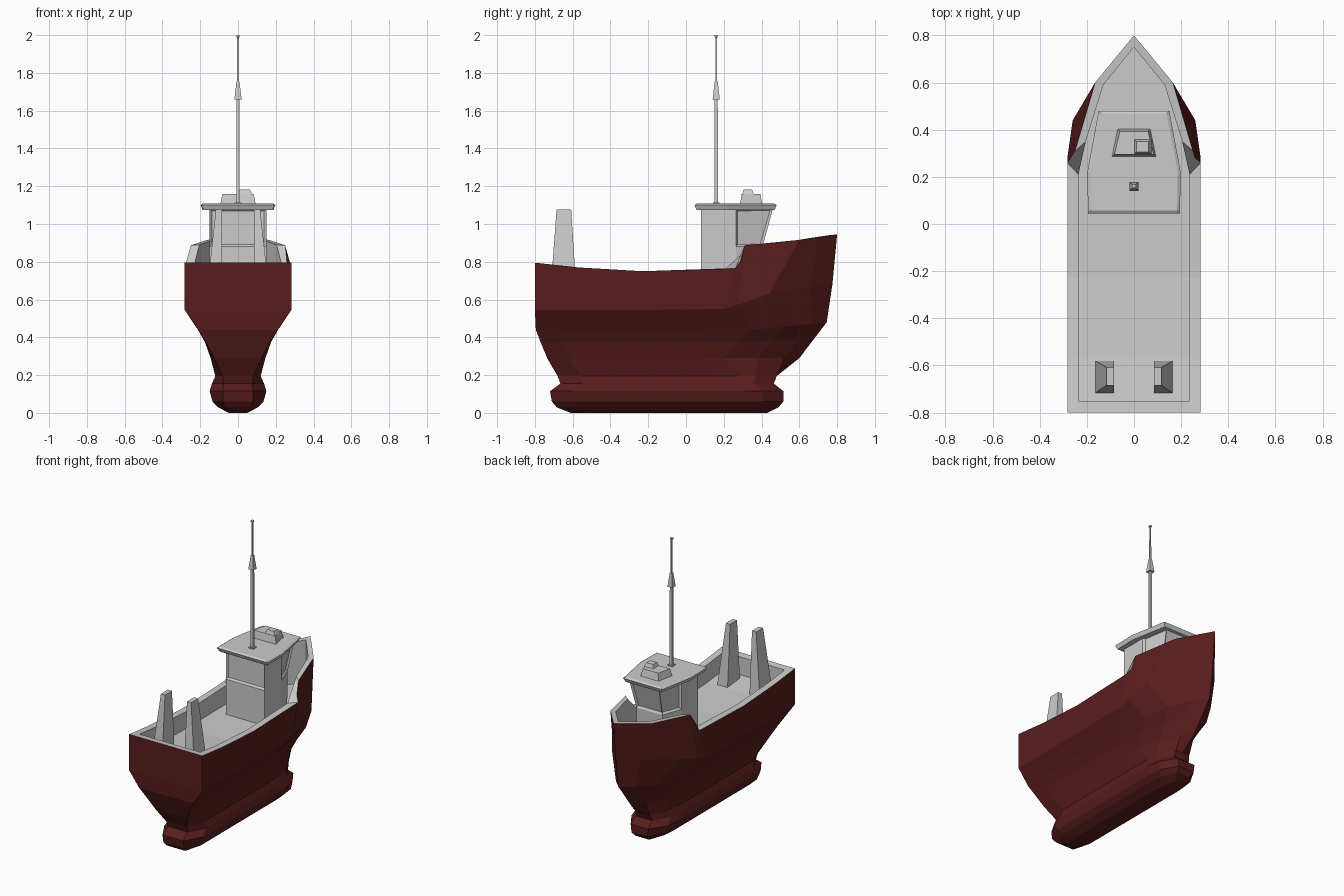
import bpy, bmesh

if "Cube" in bpy.data.objects:
    bpy.data.objects.remove(bpy.data.objects["Cube"])

red = bpy.data.materials.new("hull_red")
red.diffuse_color = (0.10, 0.012, 0.012, 1)
red.use_nodes = True
red.node_tree.nodes["Principled BSDF"].inputs["Base Color"].default_value = red.diffuse_color


def ring(half):
    """Right-hand points (stern to bow) plus their mirror image."""
    return half + [(-x, y, z) for x, y, z in reversed(half) if x > 0]


def loft(name, halves, bottom=True, top=True, mat=None, inset=None):
    """Skin mirrored rings in order; end caps are strips running across the beam."""
    bm = bmesh.new()
    rows = [[bm.verts.new(p) for p in ring(h)] for h in halves]
    n = len(rows[0])
    for a, b in zip(rows, rows[1:]):
        for i in range(n):
            j = (i + 1) % n
            bm.faces.new((a[i], a[j], b[j], b[i]))
    for row, use, flip in ((rows[0], bottom, True), (rows[-1], top, False)):
        if use:
            for i in range((n - 1) // 2):
                f = [row[i], row[i + 1], row[n - 2 - i], row[n - 1 - i]]
                f = list(dict.fromkeys(f))
                bm.faces.new(f[::-1] if flip else f)
    if inset:
        bm.normal_update()
        faces = [f for f in bm.faces if inset(f)]
        bmesh.ops.inset_individual(bm, faces=faces, thickness=0.016, depth=-0.012)
    return finish(name, bm, mat)


def finish(name, bm, mat=None):
    me = bpy.data.meshes.new(name)
    bm.to_mesh(me)
    bm.free()
    ob = bpy.data.objects.new(name, me)
    bpy.context.collection.objects.link(ob)
    if mat:
        me.materials.append(mat)
    return ob


def stack(name, levels):
    """Block of rectangles, each (x0, x1, y0, y1, z)."""
    bm = bmesh.new()
    rows = [[bm.verts.new(p) for p in ((a, c, z), (b, c, z), (b, d, z), (a, d, z))]
            for a, b, c, d, z in levels]
    for r, s in zip(rows, rows[1:]):
        for i in range(4):
            j = (i + 1) % 4
            bm.faces.new((r[i], r[j], s[j], s[i]))
    bm.faces.new(rows[0][::-1])
    bm.faces.new(rows[-1])
    return finish(name, bm)


# Hull: bulb levels, tapering middle levels, then chine and sheer line
def bulb(z, w, stern_w, ys, yb):
    return [(stern_w, ys, z), (w, ys + 0.12, z), (w, -0.23, z), (w, 0.1, z),
            (w, yb - 0.2, z), (w * 0.92, yb - 0.11, z), (w * 0.45, yb, z), (0, yb, z)]


def middle(z, w, stern_w, ys, yb, rise):
    return [(stern_w, ys, z), (w, ys + 0.12, z), (w, -0.23, z), (w, 0.1, z),
            (w * 0.97, yb - 0.4, z), (w * 0.75, yb - 0.22, z + rise * 0.4),
            (w * 0.36, yb - 0.08, z + rise * 0.8), (0, yb, z + rise)]


chine = [(0.283, -0.8, 0.545), (0.283, -0.57, 0.545), (0.283, -0.23, 0.545),
         (0.283, 0.2, 0.55), (0.283, 0.28, 0.575), (0.26, 0.44, 0.63),
         (0.11, 0.66, 0.67), (0, 0.775, 0.68)]
sheer = [(0.283, -0.8, 0.795), (0.283, -0.57, 0.77), (0.283, -0.23, 0.75),
         (0.283, 0.26, 0.765), (0.25, 0.31, 0.887), (0.165, 0.6, 0.915),
         (0.083, 0.7, 0.93), (0, 0.8, 0.945)]
loft("hull", [
    bulb(0.0, 0.05, 0.04, -0.61, 0.43), bulb(0.03, 0.105, 0.07, -0.685, 0.49),
    bulb(0.06, 0.135, 0.08, -0.71, 0.515), bulb(0.115, 0.15, 0.08, -0.72, 0.515),
    bulb(0.155, 0.138, 0.075, -0.665, 0.465), bulb(0.195, 0.12, 0.08, -0.68, 0.48),
    middle(0.29, 0.145, 0.125, -0.735, 0.6, 0), middle(0.375, 0.175, 0.17, -0.77, 0.68, 0.02),
    middle(0.44, 0.212, 0.21, -0.795, 0.745, 0.04), chine, sheer], top=False, mat=red)

# Bulwark rim, inner wall and deck
inner = [(0.236, -0.752, 0.79), (0.236, -0.57, 0.77), (0.236, -0.23, 0.75),
         (0.236, 0.21, 0.765), (0.205, 0.35, 0.89), (0.13, 0.59, 0.915),
         (0.065, 0.67, 0.928), (0, 0.75, 0.94)]
deck_z = [0.665, 0.645, 0.63, 0.635, 0.637, 0.64, 0.64, 0.64]
deck = [(x, y, z) for (x, y, _), z in zip(inner, deck_z)]
loft("bulwark_and_deck", [sheer, inner, deck], bottom=False)


# Wheelhouse with recessed front, corner and back windows
def plan(z, front_x, front_y):
    return [(0.15, 0.08, z), (0.15, 0.265, z), (front_x, front_y, z)]


loft("wheelhouse", [plan(0.62, 0.1, 0.4), plan(0.88, 0.1, 0.405), plan(1.08, 0.115, 0.46)],
     inset=lambda f: 0.9 < f.calc_center_median().z < 1.05 and abs(f.normal.y) > 0.15)


# Overhanging roof
def roof(z, o):
    return [(0.195 - o, 0.045 + o, z), (0.198 - o, 0.22, z), (0.15 - o, 0.48 - o, z)]


loft("roof", [roof(1.073, 0.012), roof(1.1, 0), roof(1.108, 0.012)])

# Roof hatch and small offset box
loft("roof_hatch", [[(0.095, 0.285, 1.1), (0.07, 0.405, 1.1)],
                    [(0.083, 0.295, 1.158), (0.06, 0.393, 1.158)]])
stack("roof_box", [(0.0, 0.075, 0.297, 0.36, 1.155), (0.01, 0.062, 0.306, 0.35, 1.183)])

# Square mast with flared collar and tip
mast = [(0.018, 1.1), (0.018, 1.115), (0.009, 1.115), (0.008, 1.66), (0.019, 1.66),
        (0.008, 1.755), (0.005, 1.755), (0.004, 1.985), (0.008, 1.99), (0.008, 2.0)]
stack("mast", [(-r, r, 0.16 - r, 0.16 + r, z) for r, z in mast])

# Tapered stern posts
for side, s in (("left", -1), ("right", 1)):
    levels = []
    for xi, xo, y0, y1, z in ((0.085, 0.165, -0.718, -0.58, 0.64),
                              (0.085, 0.117, -0.685, -0.608, 1.078)):
        x0, x1 = sorted((s * xi, s * xo))
        levels.append((x0, x1, y0, y1, z))
    stack("stern_post_" + side, levels)
